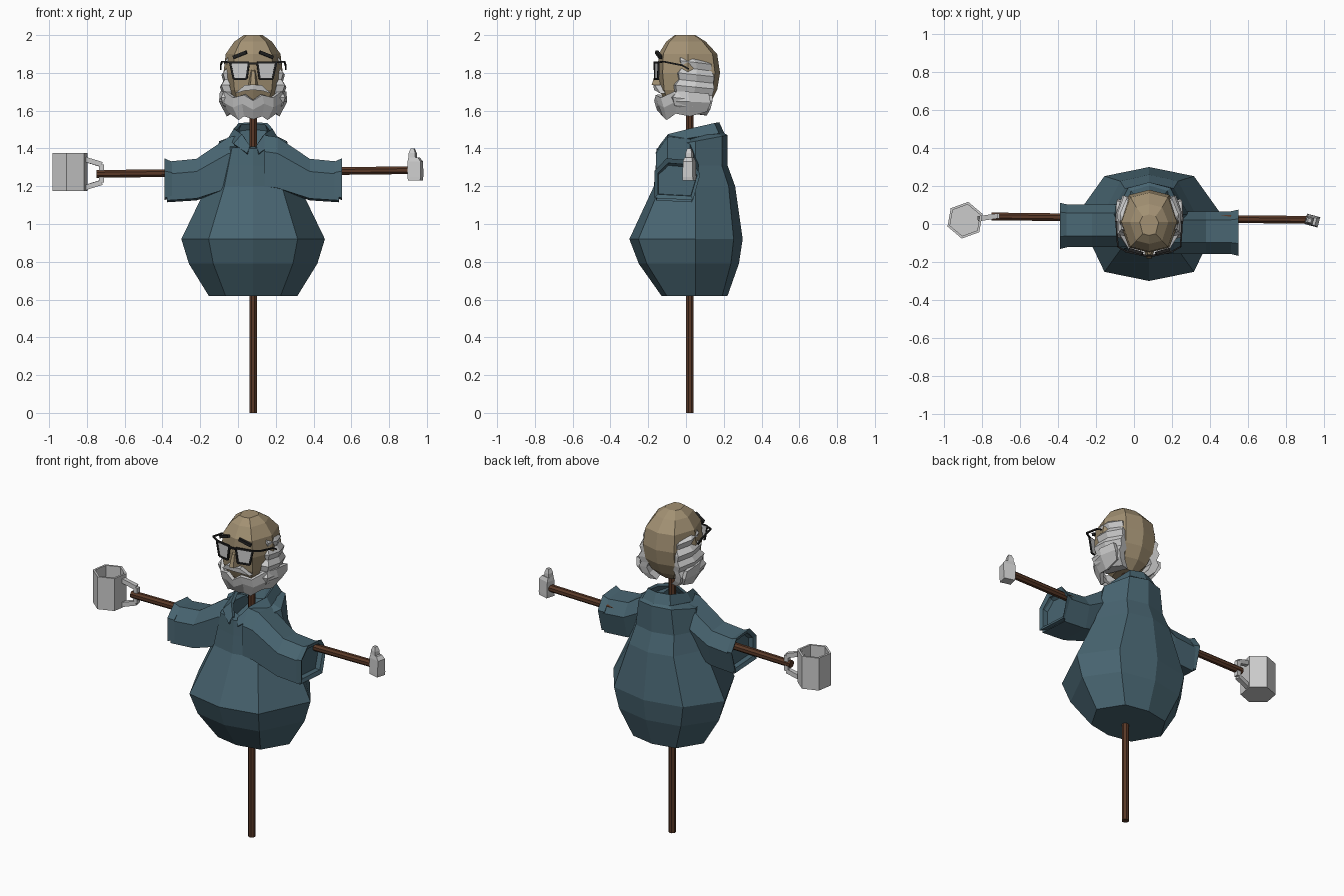
import bpy, bmesh
from math import sin, cos, pi, radians
from mathutils import Vector

if "Cube" in bpy.data.objects:
    bpy.data.objects.remove(bpy.data.objects["Cube"])

CX = 0.08  # the figure's own centre line


def material(name, rgb):
    m = bpy.data.materials.new(name)
    m.diffuse_color = (*rgb, 1)
    m.use_nodes = True
    m.node_tree.nodes["Principled BSDF"].inputs["Base Color"].default_value = m.diffuse_color
    return m


CLOTH = material("cloth", (0.065, 0.13, 0.165))
WOOD = material("wood", (0.10, 0.04, 0.02))
SKIN = material("skin", (0.36, 0.28, 0.17))
HAIR = material("hair", (0.72, 0.72, 0.72))
BLACK = material("black", (0.015, 0.015, 0.015))


def loft(name, rings, mat=None, closed=True, caps=True, thick=0):
    """Skin a list of equal-length point rings."""
    bm = bmesh.new()
    vs = [[bm.verts.new(p) for p in r] for r in rings]
    n = len(rings[0])
    for a, b in zip(vs, vs[1:]):
        for i in range(n if closed else n - 1):
            j = (i + 1) % n
            bm.faces.new((a[i], a[j], b[j], b[i]))
    if caps and closed:
        bm.faces.new(vs[0])
        bm.faces.new(vs[-1])
    bmesh.ops.recalc_face_normals(bm, faces=bm.faces)
    me = bpy.data.meshes.new(name)
    bm.to_mesh(me)
    bm.free()
    ob = bpy.data.objects.new(name, me)
    bpy.context.collection.objects.link(ob)
    if mat:
        me.materials.append(mat)
    if thick:
        mod = ob.modifiers.new("thickness", 'SOLIDIFY')
        mod.thickness = thick
        mod.offset = 0
    return ob


def rod(name, a, b, r, mat=None, n=8):
    a, b = Vector(a), Vector(b)
    q = (b - a).to_track_quat('Z', 'Y')
    ring = [q @ Vector((r * cos(2 * pi * (i + .5) / n), r * sin(2 * pi * (i + .5) / n), 0)) for i in range(n)]
    return loft(name, [[a + p for p in ring], [b + p for p in ring]], mat)


def path(name, pts, r, mat=None, n=4, cyclic=False):
    ends = pts[1:] + (pts[:1] if cyclic else [])
    for i, (a, b) in enumerate(zip(pts, ends)):
        rod(f"{name}_{i + 1}", a, b, r, mat, n)


def prism(name, pts, dy, mat=None):
    return loft(name, [pts, [(x, y + dy, z) for x, y, z in pts]], mat)


def octagon(w, yf, yb, zf, zb, ym=0.05, k=0.62):
    """Body cross-section: half width, front/back y, front/back z."""
    d = (yb - yf) * 0.08
    pts = [(0, yf), (w * k, yf + d), (w, ym), (w * k, yb - d), (0, yb),
           (-w * k, yb - d), (-w, ym), (-w * k, yf + d)]
    return [(CX + x, y, zf + (zb - zf) * (y - yf) / (yb - yf)) for x, y in pts]


# Pole and round robe
rod("upright_pole", (CX, .02, 0), (CX, .02, 1.66), .021, WOOD)
loft("robe_body", [octagon(*p) for p in (
    (.235, -.13, .22, .62, .62), (.34, -.25, .28, .79, .79), (.38, -.30, .30, .92, .92),
    (.245, -.17, .26, 1.20, 1.20), (.21, -.16, .22, 1.31, 1.31),
    (.18, -.155, .22, 1.40, 1.47), (.115, -.10, .17, 1.41, 1.50), (.09, -.08, .14, 1.37, 1.42))], CLOTH)

# Sleeves, cuffs and arm poles


def sleeve_ring(s, off, lo, hi, grow=0):
    h = hi - lo
    pts = [(-.14, lo), (-.14, lo + .68 * h), (-.08, hi), (.04, hi - .01), (.085, lo + .6 * h), (.05, lo - .01)]
    cy, cz = -.02, (lo + hi) / 2
    return [(CX + s * off, cy + (y - cy) * (1 + grow) - s * .018, cz + (z - cz) * (1 + grow)) for y, z in pts]


for s, side in ((-1, "left"), (1, "right")):
    loft(side + "_sleeve", [sleeve_ring(s, *p) for p in (
        (.06, 1.20, 1.47), (.13, 1.19, 1.46), (.30, 1.135, 1.345), (.455, 1.125, 1.33), (.42, 1.15, 1.31, -.1))], CLOTH)
    loft(side + "_cuff", [sleeve_ring(s, *p) for p in (
        (.43, 1.15, 1.33), (.47, 1.145, 1.34, .08), (.46, 1.15, 1.33, -.08), (.43, 1.15, 1.33, -.1))], CLOTH)
rod("left_arm_pole", (-.75, .04, 1.265), (CX, .03, 1.275), .022, WOOD)
rod("right_arm_pole", (.92, .022, 1.285), (CX, .03, 1.275), .022, WOOD)

# Folded collar, open in a V at the front
top = [(.015, -.135, 1.41), (.055, -.09, 1.47), (.095, .02, 1.50), (.07, .145, 1.53), (0, .168, 1.535)]
low = [(.03, -.155, 1.37), (.10, -.11, 1.42), (.125, .02, 1.45), (.09, .17, 1.475), (0, .195, 1.475)]


def both_sides(half):
    return [(CX + x, y, z) for x, y, z in half] + [(CX - x, y, z) for x, y, z in half[-2::-1]]


loft("collar", [both_sides(top), both_sides(low)], CLOTH, closed=False, thick=.018)

# Head
loft("head", [octagon(w, f, b, z, z, .01, .68) for w, f, b, z in (
    (.06, -.06, .08, 1.59), (.115, -.11, .13, 1.64), (.145, -.14, .165, 1.71), (.157, -.15, .18, 1.80),
    (.145, -.145, .165, 1.90), (.10, -.105, .105, 1.965), (.05, -.06, .05, 2.0))], SKIN)
loft("nose", [[(CX + x, y, z) for x, y, z in r] for r in (
    ((-.015, -.13, 1.82), (.015, -.13, 1.82), (.008, -.16, 1.81), (-.008, -.16, 1.81)),
    ((-.03, -.12, 1.735), (.03, -.12, 1.735), (.014, -.182, 1.735), (-.014, -.182, 1.735)))], SKIN)

# Beard with a zigzag surface, running from ear to ear
rows = [
    [(0, -.158, 1.655), (.045, -.15, 1.685), (.10, -.125, 1.67), (.14, -.06, 1.70), (.165, .01, 1.70), (.162, .12, 1.69)],
    [(0, -.145, 1.61), (.055, -.14, 1.64), (.10, -.11, 1.62), (.155, -.05, 1.65), (.17, .02, 1.65), (.155, .13, 1.645)],
    [(0, -.10, 1.56), (.045, -.115, 1.575), (.07, -.095, 1.555), (.115, -.05, 1.59), (.13, .02, 1.575), (.13, .11, 1.60)]]
loft("beard", [both_sides(r[::-1])[:6] + [(CX - x, y, z) for x, y, z in r[1:]] for r in rows],
     HAIR, closed=False, thick=.022)

# Stepped side hair
for s, side in ((-1, "left"), (1, "right")):
    rings = []
    for z, x, yf, yb in ((1.89, .135, -.03, .09), (1.865, .155, -.03, .135), (1.83, .145, -.02, .135),
                         (1.80, .168, -.04, .15), (1.765, .158, -.035, .145), (1.735, .176, -.055, .15),
                         (1.70, .164, -.05, .14), (1.67, .178, -.07, .14), (1.63, .165, -.06, .13), (1.595, .13, -.04, .11)):
        rings.append([(CX + s * px, py, pz) for px, py, pz in (
            (x - .05, yf - .01, z), (x - .008, yf, z), (x, (yf + yb) / 2, z - .01), (x - .035, yb, z - .02), (x - .08, yb - .01, z - .02))])
    loft(side + "_side_hair", rings, HAIR)
    # Moustache half, eyebrow, lens, glasses frame and temple
    prism(side + "_moustache", [(CX + s * x, y, z) for x, y, z in (
        (0, -.172, 1.735), (.045, -.165, 1.735), (.095, -.135, 1.69), (.05, -.16, 1.705), (0, -.17, 1.71))], .04, HAIR)
    rod(side + "_eyebrow", (CX + s * .035, -.155, 1.91), (CX + s * .105, -.135, 1.882), .012, BLACK, 4)
    lens = [(CX + s * x, y, z) for x, y, z in (
        (.022, -.166, 1.855), (.122, -.145, 1.855), (.103, -.148, 1.768), (.035, -.164, 1.768))]
    prism(side + "_lens", lens, .006, HAIR)
    path(side + "_glasses_frame", lens, .007, BLACK, cyclic=True)
    path(side + "_temple", [(CX + s * .12, -.145, 1.855), (CX + s * .165, -.12, 1.86),
                            (CX + s * .172, -.02, 1.84), (CX + s * .172, .015, 1.82)], .006, BLACK)
rod("glasses_bridge", (CX - .025, -.167, 1.85), (CX + .025, -.167, 1.85), .007, BLACK, 4)


# Hollow six-sided mug with handle
def hexagon(r, z):
    return [(-.89 + r * cos(radians(20 + 60 * i)), .02 + r * sin(radians(20 + 60 * i)), z) for i in range(6)]


loft("mug", [hexagon(.098, 1.175), hexagon(.098, 1.375), hexagon(.084, 1.375), hexagon(.084, 1.20)])
path("mug_handle", [(-.82, .028, 1.345), (-.722, .042, 1.315), (-.722, .042, 1.22), (-.82, .028, 1.19)], .019)


# Small hand piece with an upright stub
def block(cx, w, d, z):
    c, s = cos(radians(-15)), sin(radians(-15))
    return [(cx + x * c - y * s, .018 + x * s + y * c, z)
            for x, y in ((-w, -d), (w, -d), (w, d), (-w, d))]


loft("hand_piece", [block(.939, .033, .028, 1.23), block(.939, .036, .028, 1.25),
                    block(.939, .036, .026, 1.33), block(.932, .026, .02, 1.352)])
loft("hand_stub", [block(.925, .019, .018, 1.34), block(.925, .018, .017, 1.375), block(.925, .009, .01, 1.40)])
